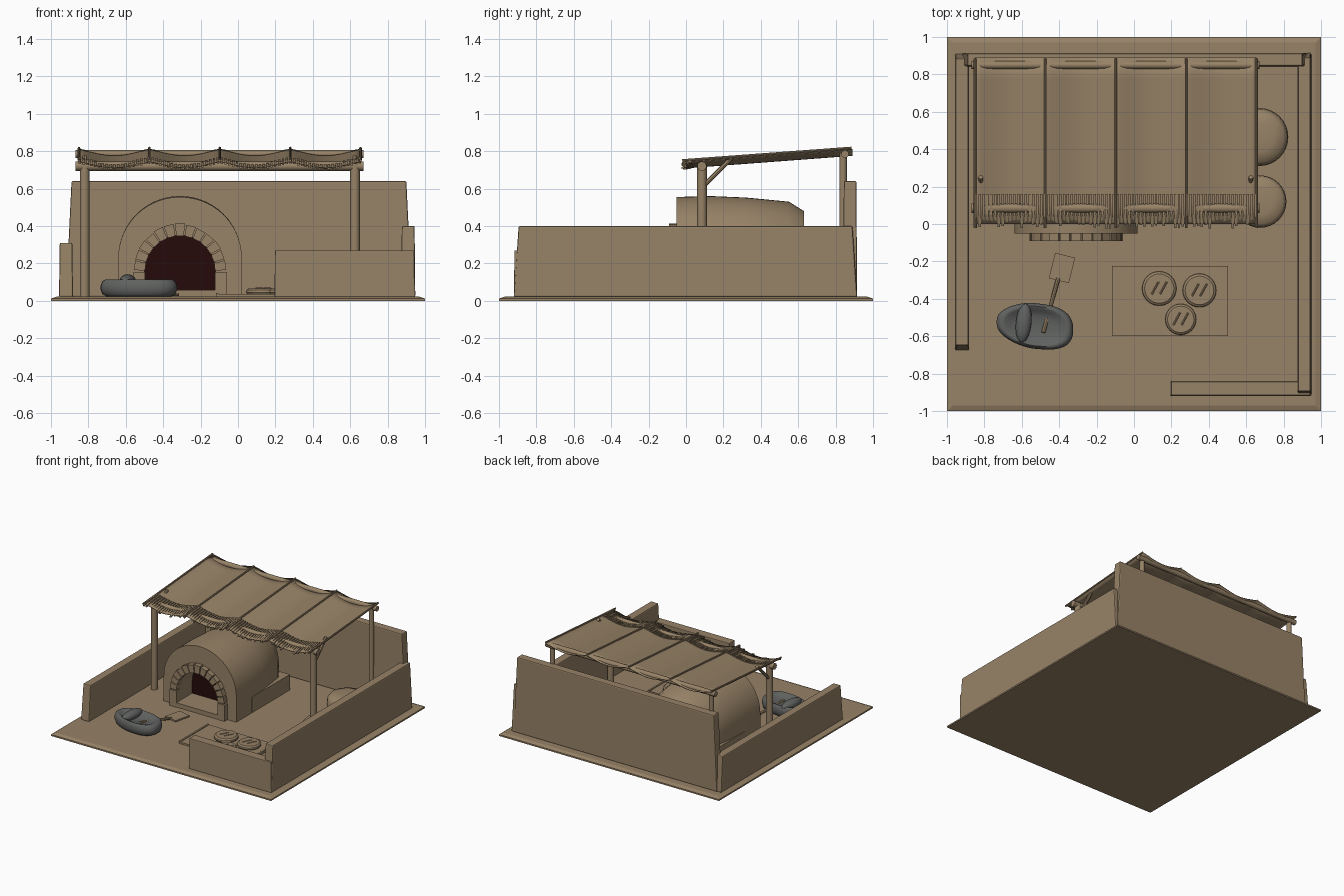
import bpy, bmesh, math, random
from mathutils import Vector

random.seed(4)
cube = bpy.data.objects.get("Cube")
if cube:
    bpy.data.objects.remove(cube)


def material(name, rgb):
    m = bpy.data.materials.new(name)
    m.use_nodes = True
    m.diffuse_color = (*rgb, 1)
    m.node_tree.nodes["Principled BSDF"].inputs["Base Color"].default_value = (*rgb, 1)
    return m


CLAY = material("sandy clay", (0.31, 0.225, 0.135))
SLATE = material("slate grey", (0.115, 0.12, 0.115))
EMBER = material("dark ember", (0.018, 0.003, 0.003))


def finish(name, bm, mats, smooth=None, bevel=0):
    bmesh.ops.recalc_face_normals(bm, faces=bm.faces)
    me = bpy.data.meshes.new(name)
    bm.to_mesh(me)
    bm.free()
    ob = bpy.data.objects.new(name, me)
    bpy.context.collection.objects.link(ob)
    for m in mats:
        me.materials.append(m)
    if bevel:
        mod = ob.modifiers.new("soft_edges", "BEVEL")
        mod.width, mod.segments = bevel, 2
    if smooth:
        bpy.ops.object.select_all(action="DESELECT")
        ob.select_set(True)
        bpy.context.view_layer.objects.active = ob
        bpy.ops.object.shade_smooth_by_angle(angle=math.radians(smooth))
    return ob


def add_loft(bm, rings):
    """Skin a stack of equal-length closed rings and cap both ends."""
    vs = [[bm.verts.new(p) for p in r] for r in rings]
    for a, b in zip(vs, vs[1:]):
        for i in range(len(a)):
            j = (i + 1) % len(a)
            bm.faces.new((a[i], a[j], b[j], b[i]))
    return bm.faces.new(vs[0]), bm.faces.new(vs[-1])


def loft(name, rings, mat=CLAY, smooth=None, bevel=0):
    bm = bmesh.new()
    add_loft(bm, rings)
    return finish(name, bm, [mat], smooth, bevel)


def rect(x0, x1, y0, y1, z, inset=0):
    return [(x0 + inset, y0 + inset, z), (x1 - inset, y0 + inset, z),
            (x1 - inset, y1 - inset, z), (x0 + inset, y1 - inset, z)]


def box(name, x, y, z, inset=0, bevel=0):
    return loft(name, [rect(*x, *y, z[0]), rect(*x, *y, z[1], inset)], bevel=bevel)


def ring(c, r, z, n=32):
    return [(c[0] + r * math.cos(math.tau * i / n), c[1] + r * math.sin(math.tau * i / n), z)
            for i in range(n)]


def rod(name, a, b, r, n=12):
    a, b = Vector(a), Vector(b)
    q = (b - a).to_track_quat("Z", "Y")
    return loft(name, [[p + q @ Vector(v) for v in ring((0, 0), r, 0, n)] for p in (a, b)], smooth=40)


# Ground slab and courtyard walls
loft("ground", [rect(-1, 1, -1, 1, 0), rect(-1, 1, -1, 1, 0.012), rect(-1, 1, -1, 1, 0.022, 0.03)])
G = 0.02


def wall(name, x, y, h):
    """Wall leaning inward along its length towards the top."""
    lx, ly = (0.03, 0.004) if x[1] - x[0] > y[1] - y[0] else (0.004, 0.025)
    top = rect(x[0] + lx, x[1] - lx, y[0] + ly, y[1] - ly, h)
    loft(name, [rect(*x, *y, G), top], bevel=0.008)


wall("back_wall", (-0.92, 0.93), (0.84, 0.915), 0.64)
wall("right_side_wall", (-0.957, -0.882), (-0.675, 0.91), 0.31)
wall("left_side_wall", (0.872, 0.948), (-0.92, 0.915), 0.4)
box("front_wall", (0.195, 0.945), (-0.92, -0.84), (G, 0.27), 0.003, 0.005)

# Oven: arched tunnel mouth, facade and tapering vault in one skin
OX, STEPS = -0.31, 28


def arch(y, r, spring, base, flat=1.0):
    pts = [(OX + r, y, base)]
    for i in range(STEPS + 1):
        a = math.pi * i / STEPS
        pts.append((OX + r * math.cos(a), y, spring + r * flat * math.sin(a)))
    return pts + [(OX - r, y, base)]


vault = [(-0.05, 0.33, 0.325), (0.13, 0.33, 0.33), (0.32, 0.32, 0.322),
         (0.55, 0.29, 0.3), (0.63, 0.24, 0.25)]
bm = bmesh.new()
rings = [arch(0.12, 0.19, 0.16, G), arch(-0.05, 0.19, 0.16, G)]
rings += [arch(y, r, 0.23, G, h / r) for y, r, h in vault]
mouth, _ = add_loft(bm, rings)
mouth.material_index = 1
finish("oven_vault", bm, [CLAY, EMBER], smooth=35)
box("oven_plinth", (-0.64, 0.02), (0.15, 0.645), (G, 0.15))
box("oven_sill", (-0.5, -0.12), (-0.088, 0.118), (G, 0.058))

# Arch stones around the mouth
bm = bmesh.new()
N = 13
for k in range(N):
    a0, a1 = (math.pi * (k + t) / N for t in (0.06, 0.94))
    outer = 0.25 + random.uniform(-0.006, 0.006)
    corners = [(r, a) for r, a in ((0.187, a0), (outer, a0), (outer, a1), (0.187, a1))]
    add_loft(bm, [[(OX + r * math.cos(a), y, 0.16 + r * math.sin(a)) for r, a in corners]
                  for y in (-0.09, -0.04)])
finish("arch_stones", bm, [CLAY])
for side, s in (("left", 1), ("right", -1)):
    xs = sorted((OX + s * 0.187, OX + s * 0.25))
    box(side + "_jamb_stone", xs, (-0.09, -0.04), (G, 0.155))

# Canopy frame
X0, X1 = -0.85, 0.655
for side, x in (("right", -0.82), ("left", 0.625)):
    rod(side + "_front_post", (x, 0.085, G), (x, 0.085, 0.73), 0.026)
    rod(side + "_back_post", (x, 0.84, G), (x, 0.84, 0.79), 0.02)
    rod(side + "_brace", (x, 0.1, 0.62), (x, 0.25, 0.77), 0.013, 8)
rod("front_beam", (-0.868, 0.085, 0.72), (0.672, 0.085, 0.72), 0.025)
rod("back_beam", (-0.868, 0.85, 0.785), (0.672, 0.85, 0.785), 0.021)


# Sagging cloth in four bays
def cloth_z(x, y):
    bay = (x - X0) / (X1 - X0) * 4
    return 0.746 + 0.075 * y - 0.032 * math.sin(math.pi * (bay % 1)) ** 1.3


bm = bmesh.new()
NX, NY = 48, 8
grid = []
for j in range(NY + 1):
    y = 0.89 * j / NY
    xs = [X0 + (X1 - X0) * i / NX for i in range(NX + 1)]
    grid.append([bm.verts.new((x, y, cloth_z(x, y))) for x in xs])
for a, b in zip(grid, grid[1:]):
    for i in range(NX):
        bm.faces.new((a[i], a[i + 1], b[i + 1], b[i]))
cloth = finish("canopy_cloth", bm, [CLAY], smooth=30)
cloth.modifiers.new("thickness", "SOLIDIFY").thickness = 0.006

# Rafters over the seams
for i in range(5):
    x = X0 + (X1 - X0) * i / 4
    rod("rafter", (x, -0.02, 0.75), (x, 0.885, 0.817), 0.007, 8)

# Fringe along the front edge
bm = bmesh.new()
COUNT = 74
for i in range(COUNT):
    x = X0 + 0.005 + (X1 - X0 - 0.01) * i / (COUNT - 1)
    end, w = random.uniform(-0.025, 0.02), 0.0065
    add_loft(bm, [[(x + dx, y, cloth_z(x, y) + dz - drop) for dx, dz in
                   ((-w, 0), (w, 0), (w, 0.01), (-w, 0.01))]
                  for y, drop in ((0.16, 0), (0.05, 0), (end, 0.012))])
finish("canopy_fringe", bm, [CLAY])

# Round storage baskets
for name, c, r, h in (("large_basket", (0.67, 0.465), 0.155, 0.235),
                      ("small_basket", (0.675, 0.12), 0.14, 0.16)):
    profile = ((0.85, 0), (0.97, 0.3), (1, 0.6), (0.97, 0.82), (0.86, 0.94), (0.5, 1))
    loft(name, [ring(c, r * s, G + (h - G) * t) for s, t in profile], smooth=50)

# Bread mat with raised end rails
box("bread_mat", (-0.115, 0.5), (-0.6, -0.225), (G, 0.036))
for x in (-0.118, 0.488):
    box("mat_rail", (x, x + 0.014), (-0.6, -0.225), (G, 0.042))

# Flat loaves with two slashes each
for c, r in (((0.135, -0.345), 0.092), ((0.35, -0.355), 0.09), ((0.25, -0.51), 0.083)):
    loft("loaf", [ring(c, r * s, z) for s, z in
                  ((0.92, 0.034), (1, 0.045), (0.98, 0.057), (0.85, 0.066))], smooth=30)
    for d in (-0.022, 0.022):
        a = (c[0] + d - 0.018, c[1] - 0.03, 0.066)
        rod("loaf_slash", a, (a[0] + 0.036, a[1] + 0.066, 0.066), 0.005, 6)

# Baker's peel
d = Vector((0.24, 0.97, 0)).normalized()
s = Vector((d.y, -d.x, 0))
tip = Vector((-0.385, -0.235, 0))
loft("peel_blade", [[tip + d * v + s * u + Vector((0, 0, z)) for u, v in
                     ((-0.055, -0.07), (0.055, -0.07), (0.055, 0.07), (-0.055, 0.07))]
                    for z in (0.026, 0.038)])
rod("peel_handle", (-0.485, -0.58, 0.088), (-0.405, -0.29, 0.034), 0.011, 8)


# Teardrop grinding stone with a hollowed top
def teardrop(k, z, n=40):
    pts = []
    for i in range(n):
        a = math.tau * i / n
        cx, sy = math.cos(a), math.sin(a)
        x = 0.205 * math.copysign(abs(cx) ** (0.7 if cx > 0 else 1.1), cx)
        y = 0.122 * math.copysign(abs(sy) ** 0.8, sy) * (1 - 0.12 * (cx < 0) * cx * cx)
        pts.append((-0.53 + k * x, -0.545 + k * (y - 0.1 * x), z))
    return pts


loft("grinding_stone", [teardrop(k, z) for k, z in (
    (0.85, 0.024), (0.95, 0.035), (1, 0.06), (1, 0.08), (0.95, 0.105), (0.87, 0.114),
    (0.78, 0.11), (0.66, 0.095), (0.45, 0.083), (0.1, 0.08))], SLATE, smooth=60)

# Hand stone resting across the grinding stone
bm = bmesh.new()
bmesh.ops.create_uvsphere(bm, u_segments=20, v_segments=12, radius=1)
stone = finish("hand_stone", bm, [SLATE], smooth=60)
stone.scale = (0.042, 0.105, 0.035)
stone.location = (-0.59, -0.53, 0.107)
stone.rotation_euler.z = math.radians(-6)
